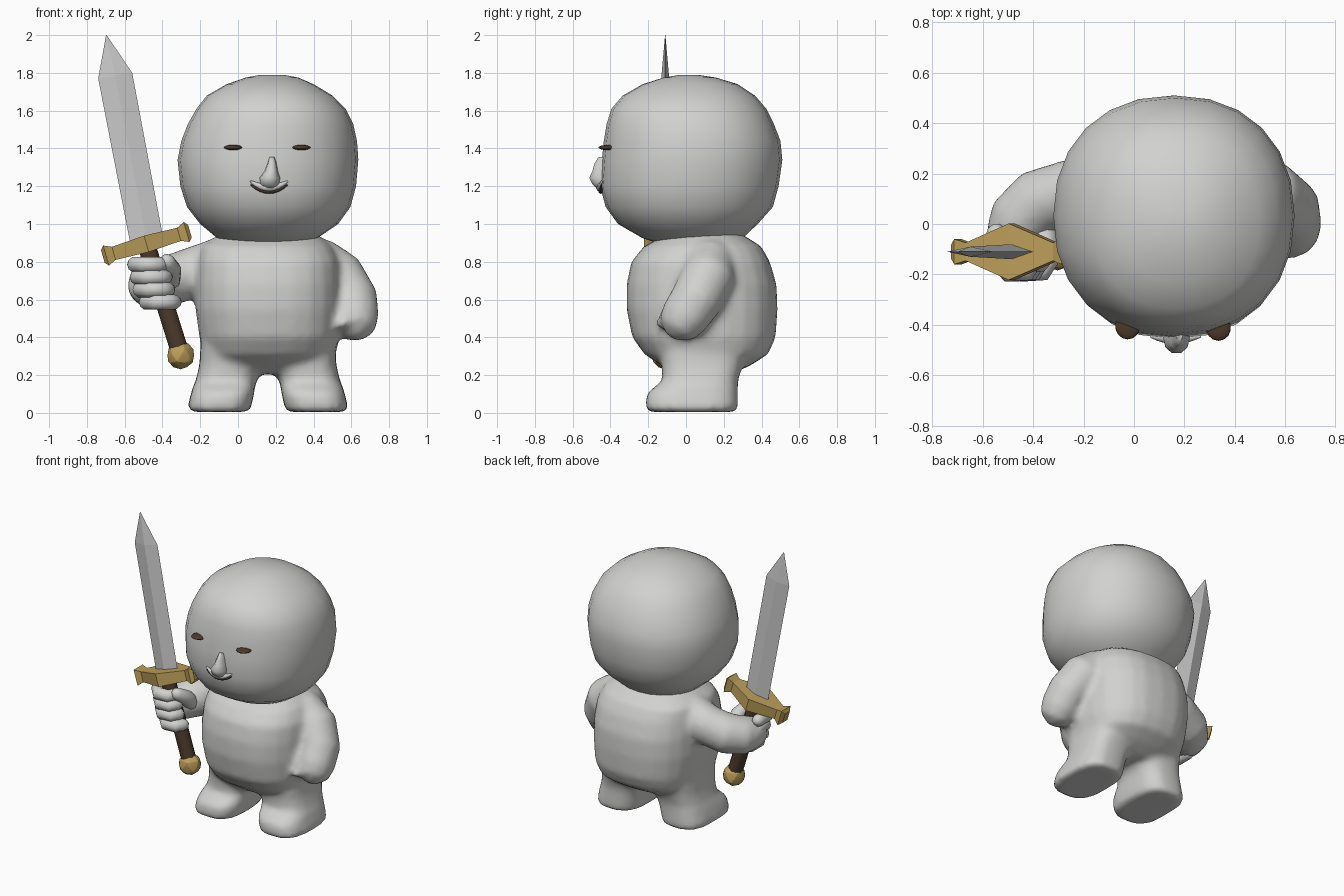
import bpy, bmesh, math
from mathutils import Vector, Matrix, Quaternion
from mathutils.bvhtree import BVHTree

if "Cube" in bpy.data.objects:
    bpy.data.objects.remove(bpy.data.objects["Cube"])


def material(name, rgb):
    m = bpy.data.materials.new(name)
    m.diffuse_color = (*rgb, 1)
    m.use_nodes = True
    m.node_tree.nodes["Principled BSDF"].inputs["Base Color"].default_value = m.diffuse_color
    return m


GREY = material("clay grey", (0.64, 0.64, 0.63))
STEEL = material("blade steel", (0.60, 0.60, 0.60))
GOLD = material("gold", (0.50, 0.34, 0.10))
BROWN = material("dark brown", (0.075, 0.042, 0.024))


def finish(name, bm, mat, angle=50):
    bmesh.ops.recalc_face_normals(bm, faces=bm.faces)
    me = bpy.data.meshes.new(name)
    bm.to_mesh(me)
    me.materials.append(mat)
    if angle:
        me.shade_smooth()
        me.set_sharp_from_angle(angle=math.radians(angle))
    ob = bpy.data.objects.new(name, me)
    bpy.context.collection.objects.link(ob)
    return ob


def skin(bm, rings):
    """Bridge equal-length point rings and cap both ends."""
    vs = [[bm.verts.new(p) for p in r] for r in rings]
    n = len(vs[0])
    for a, b in zip(vs, vs[1:]):
        for i in range(n):
            j = (i + 1) % n
            bm.faces.new((a[i], a[j], b[j], b[i]))
    bm.faces.new(vs[0][::-1])
    bm.faces.new(vs[-1])


def stack(bm, levels, n=24, power=2.2):
    """Loft of level rounded outlines given as (z, x0, x1, y0, y1)."""
    def bend(c):
        return math.copysign(abs(c) ** (2 / power), c)
    rings = []
    for z, x0, x1, y0, y1 in levels:
        ang = [math.tau * i / n for i in range(n)]
        rings.append([((x0 + x1) / 2 + (x1 - x0) / 2 * bend(math.cos(a)),
                       (y0 + y1) / 2 + (y1 - y0) / 2 * bend(math.sin(a)), z) for a in ang])
    skin(bm, rings)


def tube(bm, path, n=12, rounded=True):
    """Tube through (x, y, z, radius) points, with domed ends."""
    pts = [(Vector(p[:3]), p[3]) for p in path]
    if rounded:
        def dome(end, nxt):
            d = (end[0] - nxt[0]).normalized()
            return [(end[0] + d * end[1] * k, end[1] * s) for k, s in ((0.97, 0.25), (0.6, 0.8))]
        pts = dome(pts[0], pts[1]) + pts + dome(pts[-1], pts[-2])[::-1]
    rings, q, last = [], None, None
    for i, (p, r) in enumerate(pts):
        t = (pts[min(i + 1, len(pts) - 1)][0] - pts[max(i - 1, 0)][0]).normalized()
        q = t.to_track_quat('Z', 'Y') if q is None else last.rotation_difference(t) @ q
        last = t
        rings.append([p + q @ Vector((r * math.cos(math.tau * k / n),
                                      r * math.sin(math.tau * k / n), 0)) for k in range(n)])
    skin(bm, rings)


# Head
bm = bmesh.new()
stack(bm, [
    (0.89, 0.00, 0.33, -0.12, 0.20), (0.925, -0.11, 0.42, -0.23, 0.30),
    (1.00, -0.20, 0.53, -0.36, 0.38), (1.09, -0.27, 0.595, -0.425, 0.46),
    (1.20, -0.305, 0.625, -0.455, 0.49), (1.34, -0.32, 0.637, -0.445, 0.51),
    (1.44, -0.30, 0.63, -0.435, 0.50), (1.53, -0.265, 0.61, -0.42, 0.465),
    (1.61, -0.22, 0.57, -0.395, 0.425), (1.68, -0.165, 0.50, -0.335, 0.365),
    (1.74, -0.06, 0.40, -0.23, 0.275), (1.775, 0.04, 0.32, -0.12, 0.16),
    (1.79, 0.12, 0.24, -0.03, 0.06)])
face = BVHTree.FromBMesh(bm)
finish("head", bm, GREY, 80)


def on_face(x, z):
    hit, normal, _, _ = face.ray_cast(Vector((x, -2, z)), Vector((0, 1, 0)))
    return hit, normal


# Eyes: flattened ovals lying on the face
for side, x in (("right", -0.025), ("left", 0.335)):
    hit, normal = on_face(x, 1.405)
    if normal.y > 0:
        normal.negate()
    bm = bmesh.new()
    bmesh.ops.create_uvsphere(bm, u_segments=14, v_segments=8, radius=1)
    turn = normal.to_track_quat('Z', 'Y').to_matrix().to_4x4()
    bm.transform(Matrix.Translation(hit) @ turn @ Matrix.Diagonal((0.05, 0.053, 0.014, 1)))
    finish(side + "_eye", bm, BROWN, 80)

# Nose
bm = bmesh.new()
stack(bm, [(1.185, 0.14, 0.20, -0.47, -0.38), (1.21, 0.115, 0.22, -0.498, -0.38),
           (1.245, 0.115, 0.222, -0.515, -0.38), (1.28, 0.14, 0.212, -0.498, -0.38),
           (1.32, 0.155, 0.205, -0.487, -0.38), (1.355, 0.165, 0.195, -0.465, -0.38)], n=10)
finish("nose", bm, GREY, 60)

# Smile: grey lip over a thin brown mouth line
for name, mat, lift, radius in (("upper_lip", GREY, 0.016, 0.02), ("mouth", BROWN, -0.002, 0.013)):
    path = []
    for k in range(-4, 5):
        t = k / 4
        x, z = 0.165 + 0.095 * t, 1.175 + 0.033 * t * t + lift
        path.append((x, on_face(x, z)[0].y - 0.004, z, radius * (1 - 0.7 * t * t)))
    bm = bmesh.new()
    tube(bm, path, 8)
    finish(name, bm, mat, 80)

# Body: torso, legs and arms fused into one soft skin
bm = bmesh.new()
stack(bm, [
    (0.205, 0.00, 0.32, -0.06, 0.24), (0.25, -0.13, 0.46, -0.13, 0.34),
    (0.31, -0.185, 0.515, -0.22, 0.435), (0.40, -0.205, 0.54, -0.285, 0.475),
    (0.55, -0.225, 0.55, -0.315, 0.485), (0.68, -0.225, 0.55, -0.315, 0.48),
    (0.80, -0.215, 0.54, -0.29, 0.445), (0.88, -0.20, 0.50, -0.225, 0.40),
    (0.945, -0.10, 0.42, -0.11, 0.30), (0.96, 0.0, 0.32, -0.02, 0.2)], power=2.5)
LEG = [(0.005, -0.255, 0.06, -0.205, 0.27), (0.03, -0.268, 0.07, -0.215, 0.275),
       (0.10, -0.25, 0.085, -0.21, 0.275), (0.135, -0.24, 0.09, -0.17, 0.275),
       (0.17, -0.225, 0.10, -0.125, 0.275), (0.25, -0.205, 0.12, -0.13, 0.30),
       (0.42, -0.195, 0.13, -0.16, 0.34)]
MID = 0.158
stack(bm, LEG, power=2.9)
stack(bm, [(z, 2 * MID - b, 2 * MID - a, c, d) for z, a, b, c, d in LEG], power=2.9)
tube(bm, [(0.42, 0.13, 0.80, 0.135), (0.53, 0.115, 0.72, 0.145), (0.605, 0.055, 0.60, 0.138),
          (0.617, -0.01, 0.505, 0.13)], 16)                       # hanging arm
tube(bm, [(0.58, -0.08, 0.55, 0.04), (0.555, -0.125, 0.475, 0.036)])  # its thumb
tube(bm, [(-0.08, 0.11, 0.80, 0.135), (-0.25, 0.125, 0.74, 0.135), (-0.38, 0.085, 0.695, 0.135),
          (-0.455, 0.01, 0.675, 0.13), (-0.475, -0.05, 0.675, 0.115)], 16)  # sword arm
body = finish("body", bm, GREY, 80)
mod = body.modifiers.new("fuse", 'REMESH')
mod.mode, mod.voxel_size, mod.use_smooth_shade = 'VOXEL', 0.022, True
mod = body.modifiers.new("soften", 'SMOOTH')
mod.factor, mod.iterations = 0.5, 5

# Fingers and thumb gripping the handle
bm = bmesh.new()
for k in range(4):
    z, dx = 0.785 - 0.066 * k, 0.014 * k
    if k == 3:
        dx += 0.02
    tube(bm, [(-0.545 + dx, -0.04, z, 0.042), (-0.545 + dx, -0.13, z, 0.043),
              (-0.495 + dx, -0.19, z, 0.043), (-0.425 + dx, -0.185, z, 0.042),
              (-0.40 + dx, -0.14, z, 0.04)], 10)
tube(bm, [(-0.36, -0.02, 0.70, 0.055), (-0.35, -0.09, 0.76, 0.05), (-0.375, -0.15, 0.80, 0.042)], 10)
finish("sword_hand_fingers", bm, GREY, 80)

# Sword handle and pommel
Y = -0.11
bm = bmesh.new()
tube(bm, [(-0.485, Y, 0.89, 0.05), (-0.31, Y, 0.33, 0.05)], 10, rounded=False)
finish("sword_handle", bm, BROWN, 50)
bm = bmesh.new()
bmesh.ops.create_icosphere(bm, subdivisions=2, radius=0.074,
                           matrix=Matrix.Translation((-0.303, Y, 0.305)))
finish("sword_pommel", bm, GOLD, 20)

# Cross guard: tapered bar with flared tips
half = [(0.24, 0.028, 0.035), (0.222, 0.05, 0.055), (0.18, 0.036, 0.036)]
sections = [(-u, a, b) for u, a, b in half] + [(0, 0.112, 0.045)] + half[::-1]
along, up = Vector((0.96, 0, 0.28)), Vector((-0.28, 0, 0.96))
centre = Vector((-0.485, Y, 0.895))
bm = bmesh.new()
skin(bm, [[centre + along * u + up * (b * s) + Vector((0, a * t, 0))
           for s, t in ((-1, -1), (-1, 1), (1, 1), (1, -1))] for u, a, b in sections])
finish("sword_guard", bm, GOLD, 0)

# Blade: diamond section narrowing to a point
bm = bmesh.new()
rings = []
for xl, zl, xr, zr, thick in ((-0.565, 0.87, -0.395, 0.92, 0.03), (-0.74, 1.77, -0.56, 1.80, 0.02),
                              (-0.699, 1.998, -0.695, 2.0, 0.001)):
    xm, zm = (xl + xr) / 2, (zl + zr) / 2
    rings.append([(xl, Y, zl), (xm, Y - thick, zm), (xr, Y, zr), (xm, Y + thick, zm)])
skin(bm, rings)
finish("sword_blade", bm, STEEL, 0)
